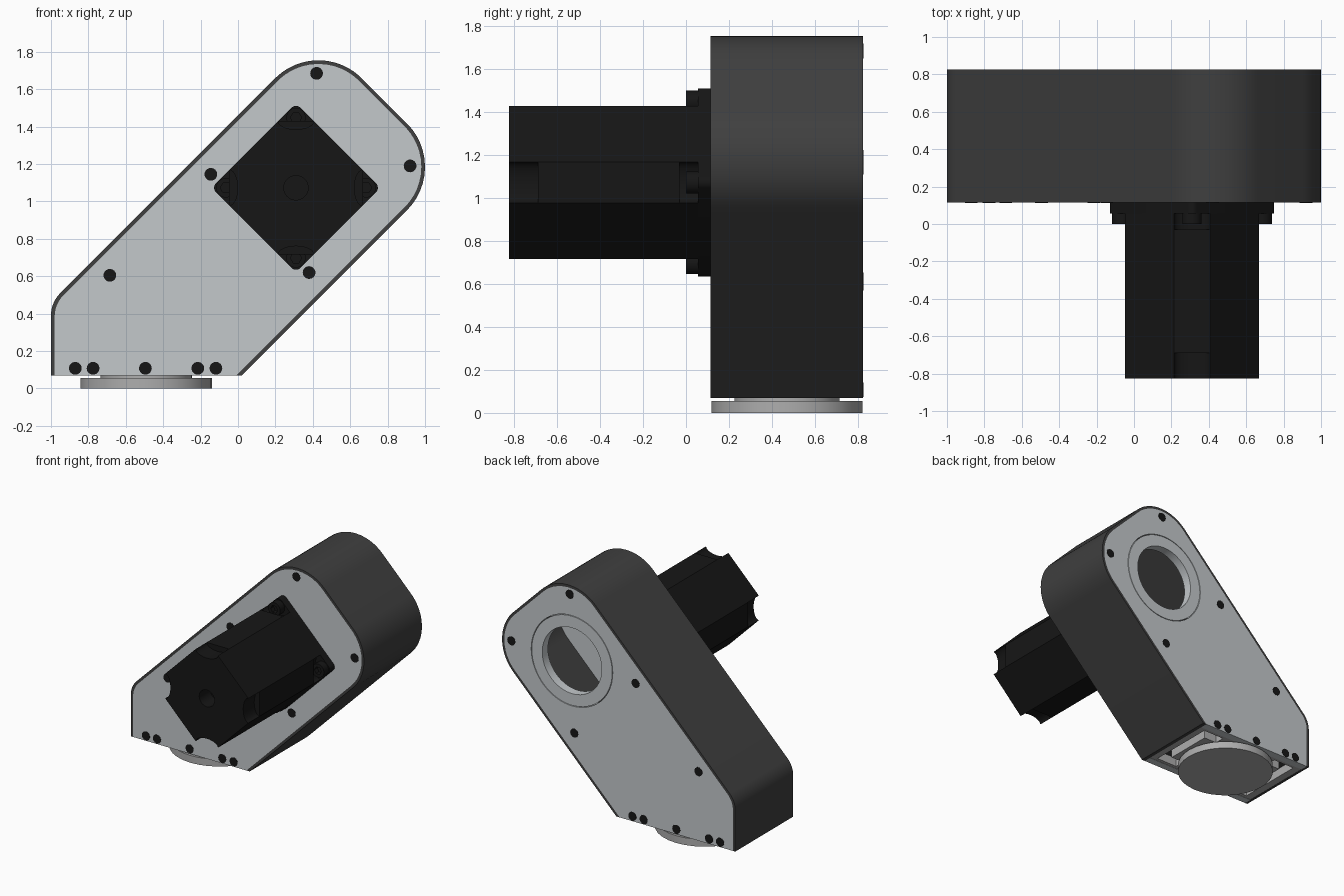
import bpy, bmesh
from math import cos, sin, tan, pi, sqrt
from mathutils import Vector, Matrix

if "Cube" in bpy.data.objects:
    bpy.data.objects.remove(bpy.data.objects["Cube"])


def material(name, v):
    m = bpy.data.materials.new(name)
    m.diffuse_color = (*v, 1)
    m.use_nodes = True
    m.node_tree.nodes["Principled BSDF"].inputs["Base Color"].default_value = m.diffuse_color
    return m


PLATE = material("light_plate", (0.55, 0.58, 0.6))
SHELL = material("dark_shell", (0.05, 0.05, 0.05))
BLACK = material("black_metal", (0.008, 0.008, 0.008))
STEEL = material("base_steel", (0.42, 0.42, 0.42))


def prism(name, loops, a, b, mat, axis="y"):
    """Extrude closed outlines (inner loops become holes) from a to b along y or z."""
    cu = bpy.data.curves.new(name, "CURVE")
    cu.dimensions, cu.fill_mode, cu.extrude = "2D", "BOTH", (b - a) / 2
    for loop in loops:
        s = cu.splines.new("POLY")
        s.points.add(len(loop) - 1)
        for p, (u, v) in zip(s.points, loop):
            p.co = (u, v, 0, 1)
        s.use_cyclic_u = True
    tmp = bpy.data.objects.new(name + "_tmp", cu)
    bpy.context.collection.objects.link(tmp)
    bpy.context.view_layer.update()
    me = bpy.data.meshes.new_from_object(tmp.evaluated_get(bpy.context.evaluated_depsgraph_get()))
    bpy.data.objects.remove(tmp)
    mid = (a + b) / 2
    if axis == "y":
        me.transform(Matrix.Translation((0, mid, 0)) @ Matrix.Rotation(pi / 2, 4, "X"))
    else:
        me.transform(Matrix.Translation((0, 0, mid)))
    bm = bmesh.new()
    bm.from_mesh(me)
    bmesh.ops.remove_doubles(bm, verts=bm.verts, dist=1e-5)
    bmesh.ops.recalc_face_normals(bm, faces=bm.faces)
    bm.to_mesh(me)
    bm.free()
    me.materials.clear()
    me.materials.append(mat)
    ob = bpy.data.objects.new(name, me)
    bpy.context.collection.objects.link(ob)
    return ob


def circle(x, y, r, n=48):
    return [(x + r * cos(2 * pi * i / n), y + r * sin(2 * pi * i / n)) for i in range(n)]


def rect(x0, x1, y0, y1):
    return [(x0, y0), (x1, y0), (x1, y1), (x0, y1)]


def rounded(corners, steps=14):
    """Polygon of (x, y, radius) with filleted corners."""
    out = []
    for i, (x, y, r) in enumerate(corners):
        c = Vector((x, y))
        if r == 0:
            out.append((x, y))
            continue
        p = (Vector(corners[i - 1][:2]) - c).normalized()
        q = (Vector(corners[(i + 1) % len(corners)][:2]) - c).normalized()
        half = p.angle(q) / 2
        centre = c + (p + q).normalized() * (r / sin(half))
        v0 = c + p * (r / tan(half)) - centre
        v1 = c + q * (r / tan(half)) - centre
        for k in range(steps + 1):
            d = v0.lerp(v1, k / steps).normalized() * r
            out.append(tuple(centre + d))
    return out


# Housing: wrapped wall open at the bottom, closed by two plates
Y0, Y1, T = 0.115, 0.825, 0.06
outer = rounded([(0.02, 0.07, 0), (1.135, 1.185, 0.326), (0.43, 1.89, 0.326),
                 (-1, 0.46, 0.17), (-1, 0.07, 0)])
inner = rounded([(-0.008, 0.07, 0), (1.107, 1.185, 0.306), (0.43, 1.862, 0.306),
                 (-0.98, 0.452, 0.162), (-0.98, 0.07, 0)])
prism("housing_wall", [outer + inner[::-1]], Y0, Y1, SHELL)
prism("front_plate", [inner], Y0, Y0 + T, PLATE)
HX, HZ = 0.40, 1.175
prism("back_plate", [inner, circle(HX, HZ, 0.35, 64)], Y1 - T, Y1, PLATE)
prism("output_ring", [circle(HX, HZ, 0.345, 64), circle(HX, HZ, 0.255, 64)], Y1 - 0.07, Y1, PLATE)

# Plate screws on both faces
screws = [(0.42, 1.685), (0.92, 1.19), (-0.145, 1.145), (0.38, 0.62), (-0.685, 0.605)]
screws += [(x, 0.108) for x in (-0.87, -0.775, -0.495, -0.215, -0.118)]
for i, (x, z) in enumerate(screws):
    prism(f"front_screw_{i}", [circle(x, z, 0.034, 24)], Y0 - 0.002, Y0 + 0.03, BLACK)
    prism(f"back_screw_{i}", [circle(x, z, 0.034, 24)], Y1 - 0.03, Y1 + 0.002, BLACK)

# Base block with C-shaped grooves at each end, and the round mounting foot
BX, BY = -0.49, 0.47


def groove(s):
    pts = [(0.25, -0.27), (0.43, -0.27), (0.43, 0.27), (0.25, 0.27),
           (0.25, 0.19), (0.36, 0.19), (0.36, -0.19), (0.25, -0.19)]
    return [(BX + s * u, BY + v) for u, v in pts]


block = rect(-0.98, -0.008, Y0 + T, Y1 - T)
prism("base_block", [block, groove(1), groove(-1)], 0.072, 0.14, STEEL, "z")
prism("base_block_backing", [block], 0.14, 0.17, SHELL, "z")
prism("foot_neck", [circle(BX, BY, 0.245, 32)], 0.05, 0.08, STEEL, "z")
prism("foot_disc", [circle(BX, BY, 0.352, 32)], 0.0, 0.056, STEEL, "z")

# Motor: diamond flange, chamfered body, scooped end caps
MX, MZ, TIP, HALF = 0.31, 1.073, 0.357, 0.0955


def body(scoop, n):
    pts = []
    for k in range(4):
        c, s = cos(k * pi / 2), sin(k * pi / 2)
        for i in range(n + 1):
            t = -cos(pi * i / n)
            d, p = TIP - scoop * sqrt(max(0, 1 - t * t)), HALF * t
            pts.append((MX + d * c - p * s, MZ + d * s + p * c))
    return pts


flange = rounded([(MX + 0.4525, MZ, 0.035), (MX, MZ + 0.4525, 0.035),
                  (MX - 0.4525, MZ, 0.035), (MX, MZ - 0.4525, 0.035)], 6)
prism("motor_flange", [flange], 0.055, Y0, BLACK)
prism("motor_front_cap", [body(0.045, 12)], -0.03, 0.055, BLACK)
prism("motor_body", [body(0, 1)], -0.69, -0.03, BLACK)
prism("motor_rear_cap", [body(0.045, 12), circle(MX, MZ, 0.065)], -0.825, -0.69, BLACK)

# Socket-head motor bolts with washers of solid metal behind the sockets
for k in range(4):
    x, z = MX + 0.375 * cos(k * pi / 2), MZ + 0.375 * sin(k * pi / 2)
    prism(f"motor_bolt_head_{k}", [circle(x, z, 0.052, 32), circle(x, z, 0.03, 6)], 0.0, 0.035, BLACK)
    prism(f"motor_bolt_base_{k}", [circle(x, z, 0.052, 32)], 0.035, 0.056, BLACK)

# Smooth the curved walls, keep the edges crisp
bpy.ops.object.select_all(action="SELECT")
bpy.context.view_layer.objects.active = bpy.context.collection.objects[0]
bpy.ops.object.shade_smooth_by_angle(angle=0.5)
